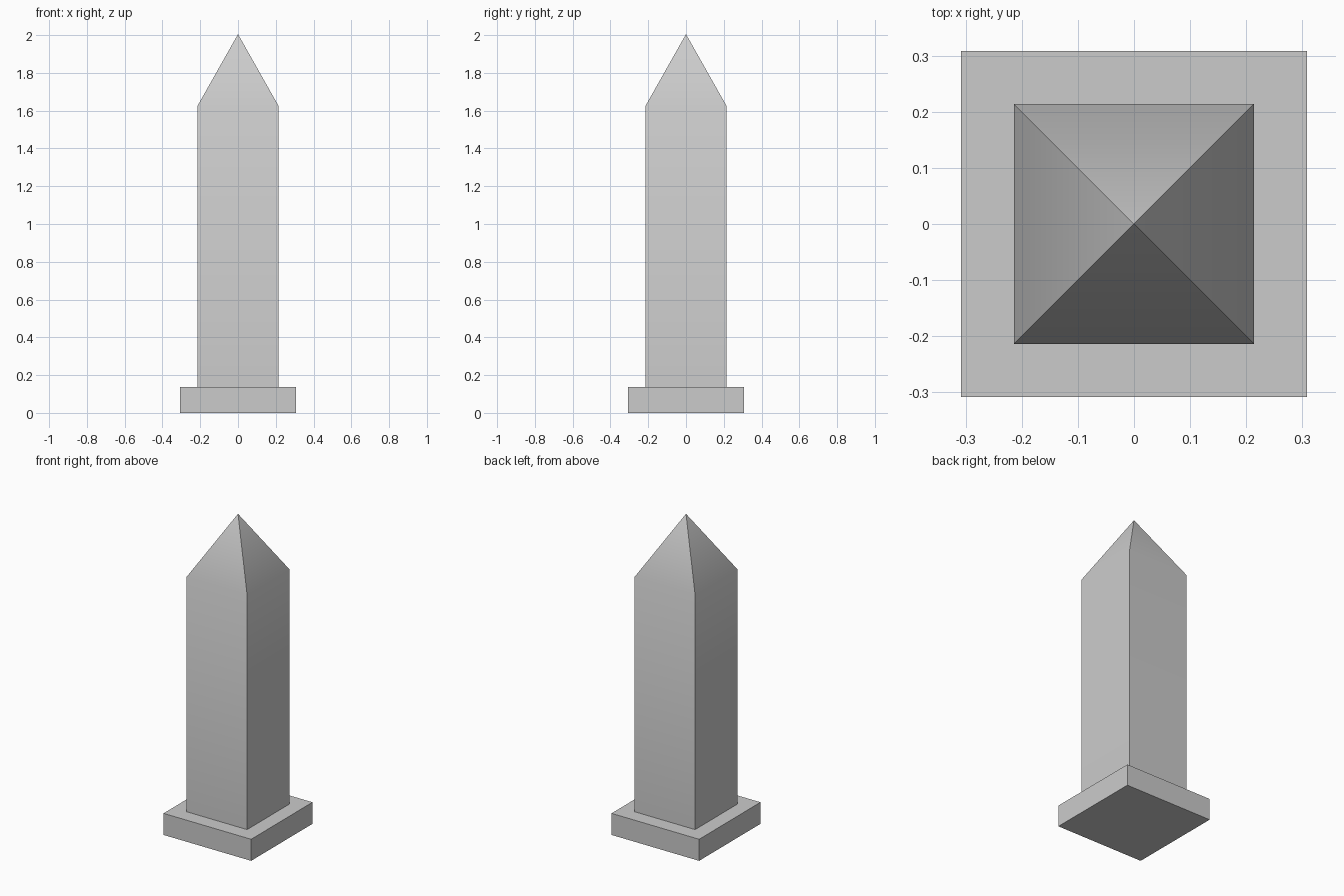
import bpy, bmesh, math

if "Cube" in bpy.data.objects:
    bpy.data.objects.remove(bpy.data.objects["Cube"])

def square_tower(name, levels, tip=None, bevel=0.004):
    """Stack square rings given as (half_width, z); close with a cap or a point."""
    bm = bmesh.new()
    rings = [[bm.verts.new((sx * h, sy * h, z))
              for sx, sy in ((-1, -1), (1, -1), (1, 1), (-1, 1))] for h, z in levels]
    bm.faces.new(rings[0][::-1])
    for lo, hi in zip(rings, rings[1:]):
        for i in range(4):
            j = (i + 1) % 4
            bm.faces.new((lo[i], lo[j], hi[j], hi[i]))
    if tip is None:
        bm.faces.new(rings[-1])
    else:
        apex = bm.verts.new((0, 0, tip))
        for i in range(4):
            bm.faces.new((rings[-1][i], rings[-1][(i + 1) % 4], apex))
    # Narrow chamfer on the hard edges only
    hard = [e for e in bm.edges if e.calc_face_angle() > math.radians(35)]
    bmesh.ops.bevel(bm, geom=hard, offset=bevel, offset_type='OFFSET',
                    segments=1, profile=0.5, affect='EDGES')
    mesh = bpy.data.meshes.new(name)
    bm.to_mesh(mesh)
    bm.free()
    obj = bpy.data.objects.new(name, mesh)
    bpy.context.collection.objects.link(obj)
    bpy.ops.object.select_all(action='DESELECT')
    obj.select_set(True)
    bpy.context.view_layer.objects.active = obj
    bpy.ops.object.shade_smooth_by_angle(angle=math.radians(30))
    return obj

# Square plinth
square_tower("plinth", [(0.308, 0), (0.308, 0.137)], bevel=0.002)

# Shaft with its pyramid point
square_tower("shaft", [(0.2135, 0.12), (0.2135, 1.627)], tip=2.005)
